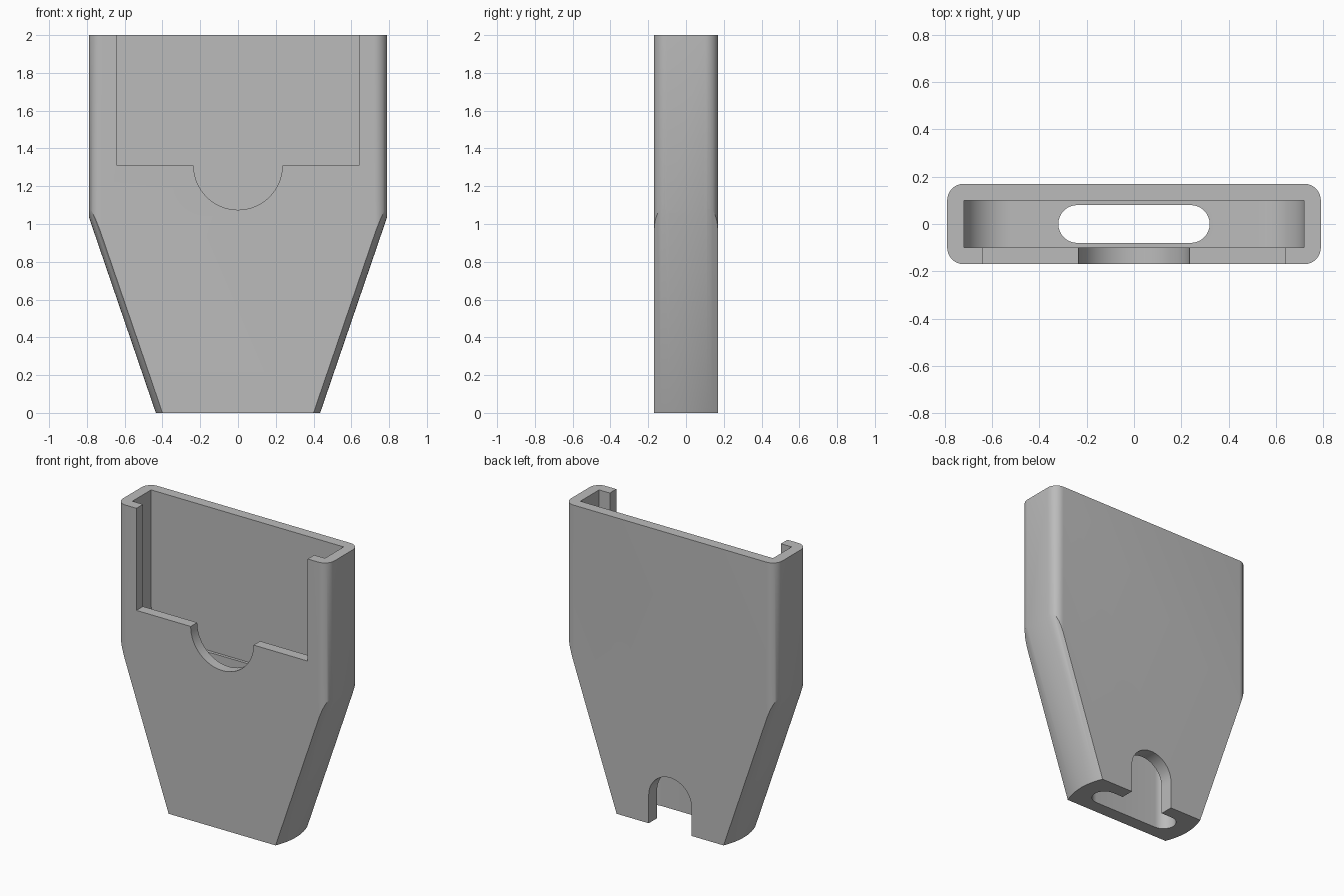
import bpy, bmesh
from math import sin, cos, pi, radians
from mathutils import Vector

if "Cube" in bpy.data.objects:
    bpy.data.objects.remove(bpy.data.objects["Cube"], do_unlink=True)

grey = bpy.data.materials.new("plain grey")
grey.use_nodes = True
grey.diffuse_color = (0.5, 0.5, 0.5, 1)
grey.node_tree.nodes["Principled BSDF"].inputs["Base Color"].default_value = (0.5, 0.5, 0.5, 1)


def arc(cx, cy, r, a0, a1, n=16):
    angles = [radians(a0 + (a1 - a0) * i / n) for i in range(n + 1)]
    return [(cx + r * cos(a), cy + r * sin(a)) for a in angles]


def loft(name, lower, upper):
    """Closed solid between two matching rings of points."""
    bm = bmesh.new()
    a = [bm.verts.new(p) for p in lower]
    b = [bm.verts.new(p) for p in upper]
    bm.faces.new(a)
    bm.faces.new(b)
    for i in range(len(a)):
        j = (i + 1) % len(a)
        bm.faces.new((a[i], a[j], b[j], b[i]))
    bmesh.ops.recalc_face_normals(bm, faces=bm.faces)
    mesh = bpy.data.meshes.new(name)
    bm.to_mesh(mesh)
    bm.free()
    mesh.materials.append(grey)
    obj = bpy.data.objects.new(name, mesh)
    bpy.context.collection.objects.link(obj)
    return obj


def upright(name, pts, z0, z1):
    return loft(name, [(x, y, z0) for x, y in pts], [(x, y, z1) for x, y in pts])


def sideways(name, pts, y0, y1):
    return loft(name, [(x, y0, z) for x, z in pts], [(x, y1, z) for x, z in pts])


def apply_cut(target, cutter, operation):
    mod = target.modifiers.new(cutter.name, "BOOLEAN")
    mod.operation = operation
    mod.solver = "EXACT"
    mod.object = cutter
    bpy.context.view_layer.objects.active = target
    bpy.ops.object.modifier_apply(modifier=mod.name)
    bpy.data.objects.remove(cutter, do_unlink=True)


# Rounded upright block
W, D, R = 0.79, 0.17, 0.07
block = []
for sx, sy, a in ((1, 1, 0), (-1, 1, 90), (-1, -1, 180), (1, -1, 270)):
    block += arc(sx * (W - R), sy * (D - R), R, a, a + 90, 10)
holder = upright("holder_body", block, 0, 2)


# Tapered lower half with gently bowed sides
def bowed_ring(z):
    ys = [-0.18 + 0.36 * i / 16 for i in range(17)]
    side = [(0.40 + 0.035 * (1 - (y / D) ** 2) + 0.342 * z, y) for y in ys]
    return [(x, y, z) for x, y in side] + [(-x, y, z) for x, y in reversed(side)]


apply_cut(holder, loft("taper", bowed_ring(-0.1), bowed_ring(2.1)), "INTERSECT")

# Pocket with rounded lower corners, open at the top
pocket = arc(-0.52, 1.23, 0.2, 180, 270) + arc(0.52, 1.23, 0.2, 270, 360)
pocket += [(0.72, 2.1), (-0.72, 2.1)]
apply_cut(holder, sideways("pocket", pocket, -0.1, 0.1), "DIFFERENCE")

# Front window with a half-round thumb notch
window = [(-0.64, 2.1), (-0.64, 1.31)] + arc(0, 1.31, 0.235, 180, 360, 32)
window += [(0.64, 1.31), (0.64, 2.1)]
apply_cut(holder, sideways("window", window, -0.3, -0.05), "DIFFERENCE")

# Slot running down through the base
slot = arc(0.24, 0, 0.08, -90, 90) + arc(-0.24, 0, 0.08, 90, 270)
apply_cut(holder, upright("slot", slot, -0.1, 1.2), "DIFFERENCE")

# Arched opening low on the back
arch = [(0.16, -0.1)] + arc(0, 0.19, 0.16, 0, 180, 24) + [(-0.16, -0.1)]
apply_cut(holder, sideways("arch", arch, 0.0, 0.3), "DIFFERENCE")

bpy.ops.object.select_all(action="DESELECT")
holder.select_set(True)
bpy.context.view_layer.objects.active = holder
bpy.ops.object.shade_smooth_by_angle(angle=radians(25))
